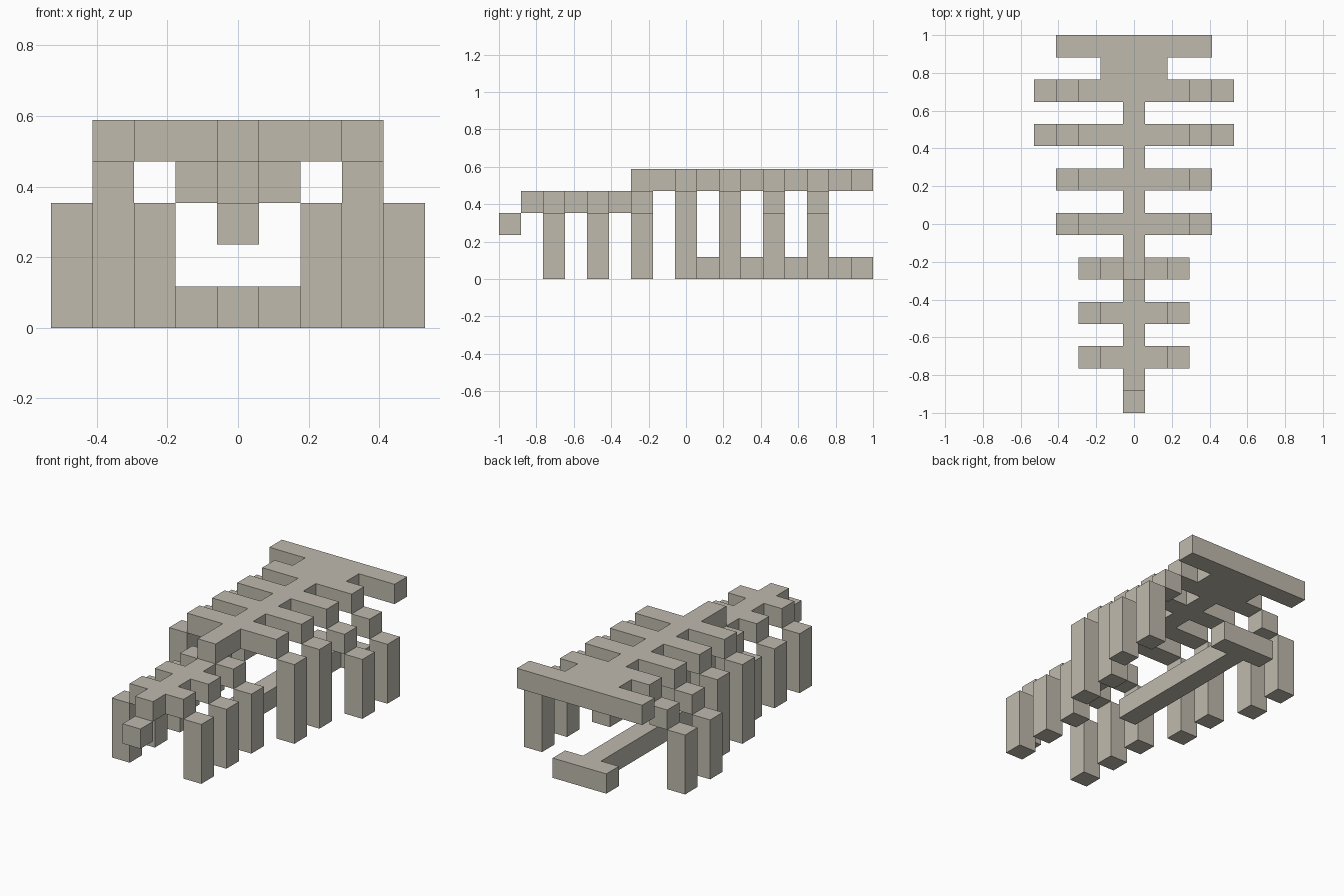
import bpy
import bmesh
from mathutils import Matrix, Vector

U = 2 / 17  # edge of one block

default = bpy.data.objects.get("Cube")
if default:
    bpy.data.objects.remove(default, do_unlink=True)

stone = bpy.data.materials.new("warm grey")
stone.use_nodes = True
colour = (0.52, 0.49, 0.42, 1)
stone.diffuse_color = colour
stone.node_tree.nodes["Principled BSDF"].inputs["Base Color"].default_value = colour


def block(name, x, y, z):
    """Box over inclusive (first, last) block ranges; x = 0 is the middle column."""
    low = Vector((x[0] - 0.5, y[0] - 8.5, z[0])) * U
    high = Vector((x[1] + 0.5, y[1] - 7.5, z[1] + 1)) * U
    bm = bmesh.new()
    bmesh.ops.create_cube(bm, size=1, matrix=Matrix.Translation((low + high) / 2)
                          @ Matrix.Diagonal((*(high - low), 1)))
    mesh = bpy.data.meshes.new(name)
    bm.to_mesh(mesh)
    bm.free()
    mesh.materials.append(stone)
    obj = bpy.data.objects.new(name, mesh)
    bpy.context.collection.objects.link(obj)


def pair(name, x, y, z):
    """The same box on both sides."""
    block("left_" + name, x, y, z)
    block("right_" + name, (-x[1], -x[0]), y, z)


# Head, lower neck spine and raised back spine
block("head", (0, 0), (0, 0), (2, 2))
block("neck_spine", (0, 0), (1, 6), (3, 3))
block("back_spine", (0, 0), (6, 16), (4, 4))

# Short front ribs with their legs
for i, y in enumerate((2, 4, 6), 1):
    pair(f"front_rib_{i}", (1, 1), (y, y), (3, 3))
    pair(f"front_leg_{i}", (2, 2), (y, y), (0, 2))

# Middle ribs with tall legs
for i, y in enumerate((8, 10), 1):
    pair(f"middle_rib_{i}", (1, 2), (y, y), (4, 4))
    pair(f"middle_leg_{i}", (3, 3), (y, y), (0, 3))

# Rear ribs stepping down through a joint to wide legs
for i, y in enumerate((12, 14), 1):
    pair(f"rear_rib_{i}", (1, 2), (y, y), (4, 4))
    pair(f"rear_joint_{i}", (3, 3), (y, y), (3, 3))
    pair(f"rear_leg_{i}", (4, 4), (y, y), (0, 2))

# Wide tail plate and its root
pair("tail_root", (1, 1), (15, 15), (4, 4))
pair("tail_plate", (1, 3), (16, 16), (4, 4))

# Ground beam with a crossbar at the back
block("ground_beam", (0, 0), (8, 16), (0, 0))
pair("ground_crossbar", (1, 1), (16, 16), (0, 0))
